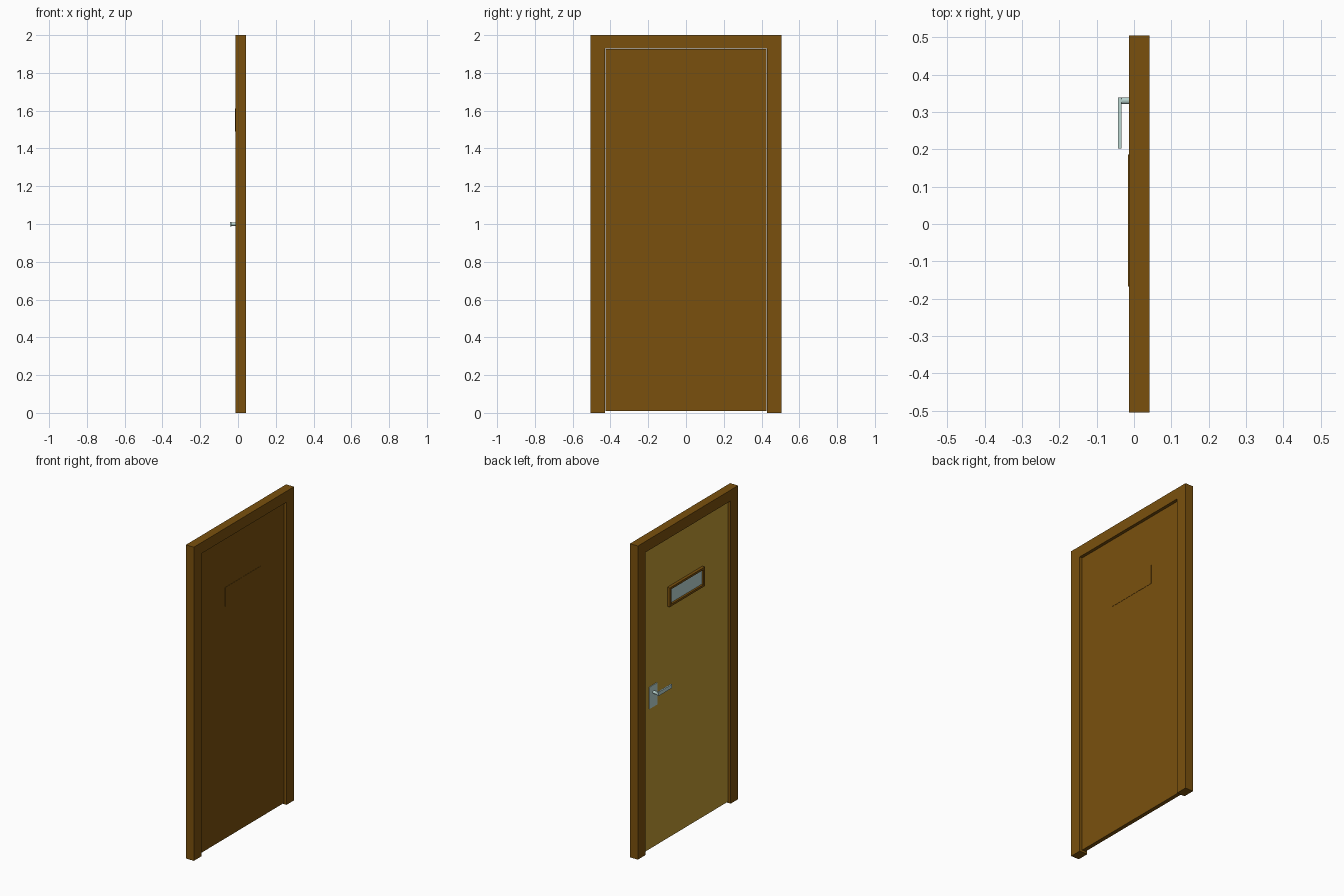
import bpy, bmesh, math
from mathutils import Matrix, Vector

if "Cube" in bpy.data.objects:
    bpy.data.objects.remove(bpy.data.objects["Cube"])


def material(name, r, g, b):
    m = bpy.data.materials.new(name)
    m.diffuse_color = (r, g, b, 1)
    m.use_nodes = True
    m.node_tree.nodes["Principled BSDF"].inputs["Base Color"].default_value = m.diffuse_color
    return m


BROWN = material("brown wood", 0.195, 0.081, 0.004)
TAN = material("golden wood", 0.54, 0.33, 0.035)
STEEL = material("pale steel", 0.50, 0.68, 0.64)
GLASS = material("pale glass", 0.50, 0.68, 0.66)


def finish(name, bm, mats):
    bmesh.ops.recalc_face_normals(bm, faces=bm.faces)
    me = bpy.data.meshes.new(name)
    bm.to_mesh(me)
    bm.free()
    for m in mats:
        me.materials.append(m)
    ob = bpy.data.objects.new(name, me)
    bpy.context.collection.objects.link(ob)
    return ob


def box(name, x, y, z, mats):
    """Box from (min, max) ranges."""
    bm = bmesh.new()
    size = [r[1] - r[0] for r in (x, y, z)]
    mid = Vector([(r[0] + r[1]) / 2 for r in (x, y, z)])
    bmesh.ops.create_cube(bm, size=1, matrix=Matrix.Translation(mid) @ Matrix.Diagonal((*size, 1)))
    return finish(name, bm, mats)


def paint_front(ob, limit=-0.9):
    """Second material on the faces looking towards -x."""
    for p in ob.data.polygons:
        if p.normal.x < limit:
            p.material_index = 1


# Door surround: upside-down U profile extruded along x
bm = bmesh.new()
outline = [(-.505, 0), (-.505, 2), (.505, 2), (.505, 0),
           (.43, 0), (.43, 1.93), (-.43, 1.93), (-.43, 0)]
face = bm.faces.new([bm.verts.new((-.014, y, z)) for y, z in outline])
ext = bmesh.ops.extrude_face_region(bm, geom=[face])
bmesh.ops.translate(bm, vec=(.056, 0, 0),
                    verts=[v for v in ext["geom"] if isinstance(v, bmesh.types.BMVert)])
finish("door_surround", bm, [BROWN])

# Door leaf, golden on the handle side only
leaf = box("door_leaf", (.002, .027), (-.426, .426), (.01, 1.926), [BROWN, TAN])
paint_front(leaf)

# Window block with an inset, recessed pane on the handle side
bm = bmesh.new()
bmesh.ops.create_cube(bm, size=1, matrix=Matrix.Translation((.006, .009, 1.55))
                      @ Matrix.Diagonal((.045, .353, .122, 1)))
bm.normal_update()
pane = [f for f in bm.faces if f.normal.x < -.9]
bmesh.ops.inset_region(bm, faces=pane, thickness=.019)
ext = bmesh.ops.extrude_discrete_faces(bm, faces=pane)
for f in ext["faces"]:
    f.material_index = 1
    bmesh.ops.translate(bm, vec=(.013, 0, 0), verts=f.verts)
finish("window", bm, [BROWN, GLASS])

# Handle plate, spindle and lever
box("handle_plate", (-.002, .003), (.292, .372), (.905, 1.045), [STEEL])
bm = bmesh.new()
bmesh.ops.create_cone(bm, cap_ends=True, segments=12, radius1=.009, radius2=.009, depth=.037,
                      matrix=Matrix.Translation((-.0195, .33, .999))
                      @ Matrix.Rotation(math.pi / 2, 4, 'Y'))
finish("handle_spindle", bm, [STEEL])
box("handle_lever", (-.043, -.034), (.202, .339), (.987, 1.011), [STEEL])
